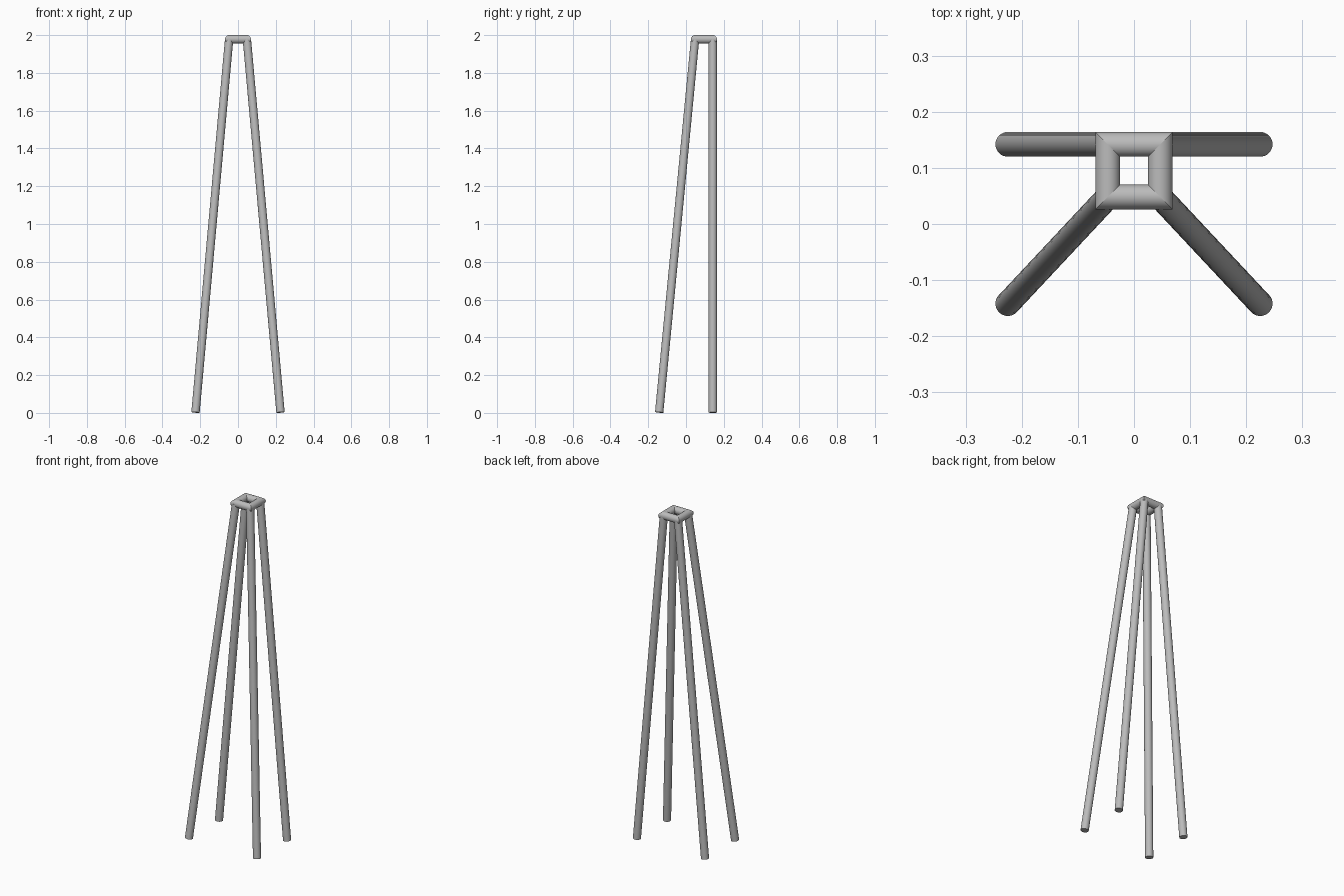
import bpy, bmesh, math
from mathutils import Vector

cube = bpy.data.objects.get("Cube")
if cube:
    bpy.data.objects.remove(cube, do_unlink=True)

RADIUS = 0.022      # tube radius
HALF = 0.047        # half width of the top frame, on tube centres
CENTRE_Y = 0.095    # depth of the frame centre
TOP_Z = 2 - RADIUS
SIDES = 32

grey = bpy.data.materials.new("plain grey")
grey.use_nodes = True
colour = (0.5, 0.5, 0.5, 1)
grey.diffuse_color = colour
grey.node_tree.nodes["Principled BSDF"].inputs["Base Color"].default_value = colour


def finish(bm, name):
    bmesh.ops.recalc_face_normals(bm, faces=bm.faces)
    mesh = bpy.data.meshes.new(name)
    bm.to_mesh(mesh)
    bm.free()
    mesh.materials.append(grey)
    obj = bpy.data.objects.new(name, mesh)
    bpy.context.collection.objects.link(obj)
    bpy.ops.object.select_all(action='DESELECT')
    obj.select_set(True)
    bpy.context.view_layer.objects.active = obj
    bpy.ops.object.shade_smooth_by_angle(angle=math.radians(35))
    return obj


# Square top frame: a round section mitred at four corners
bm = bmesh.new()
rings = []
for sx, sy in ((1, 1), (-1, 1), (-1, -1), (1, -1)):
    ring = []
    for i in range(SIDES):
        a = math.tau * i / SIDES
        reach = HALF + RADIUS * math.cos(a)
        ring.append(bm.verts.new((sx * reach, CENTRE_Y + sy * reach,
                                  TOP_Z + RADIUS * math.sin(a))))
    rings.append(ring)
for k in range(4):
    a, b = rings[k], rings[(k + 1) % 4]
    for i in range(SIDES):
        j = (i + 1) % SIDES
        bm.faces.new((a[i], a[j], b[j], b[i]))
# Keep the mitre seams crisp
for k in range(4):
    for i in range(SIDES):
        edge = bm.edges.get((rings[k][i], rings[k][(i + 1) % SIDES]))
        edge.smooth = False
finish(bm, "top_frame")


# Straight round legs with square-cut ends, splaying from the frame corners
def leg(name, side, top_y, foot_y):
    top = Vector((side * HALF, top_y, TOP_Z))
    foot = Vector((side * 0.225, foot_y, 0))
    axis = (top - foot).normalized()
    # Raise the foot so the tilted end just touches the ground
    foot.z = RADIUS * math.hypot(axis.x, axis.y)
    axis = top - foot
    bm = bmesh.new()
    bmesh.ops.create_cone(bm, cap_ends=True, segments=SIDES, radius1=RADIUS,
                          radius2=RADIUS, depth=axis.length)
    bm.transform(axis.to_track_quat('Z', 'Y').to_matrix().to_4x4())
    bmesh.ops.translate(bm, verts=bm.verts, vec=(top + foot) / 2)
    finish(bm, name)


for label, side in (("left", 1), ("right", -1)):
    leg("back_leg_" + label, side, CENTRE_Y + HALF, CENTRE_Y + HALF)
    leg("front_leg_" + label, side, CENTRE_Y - HALF, -0.142)
